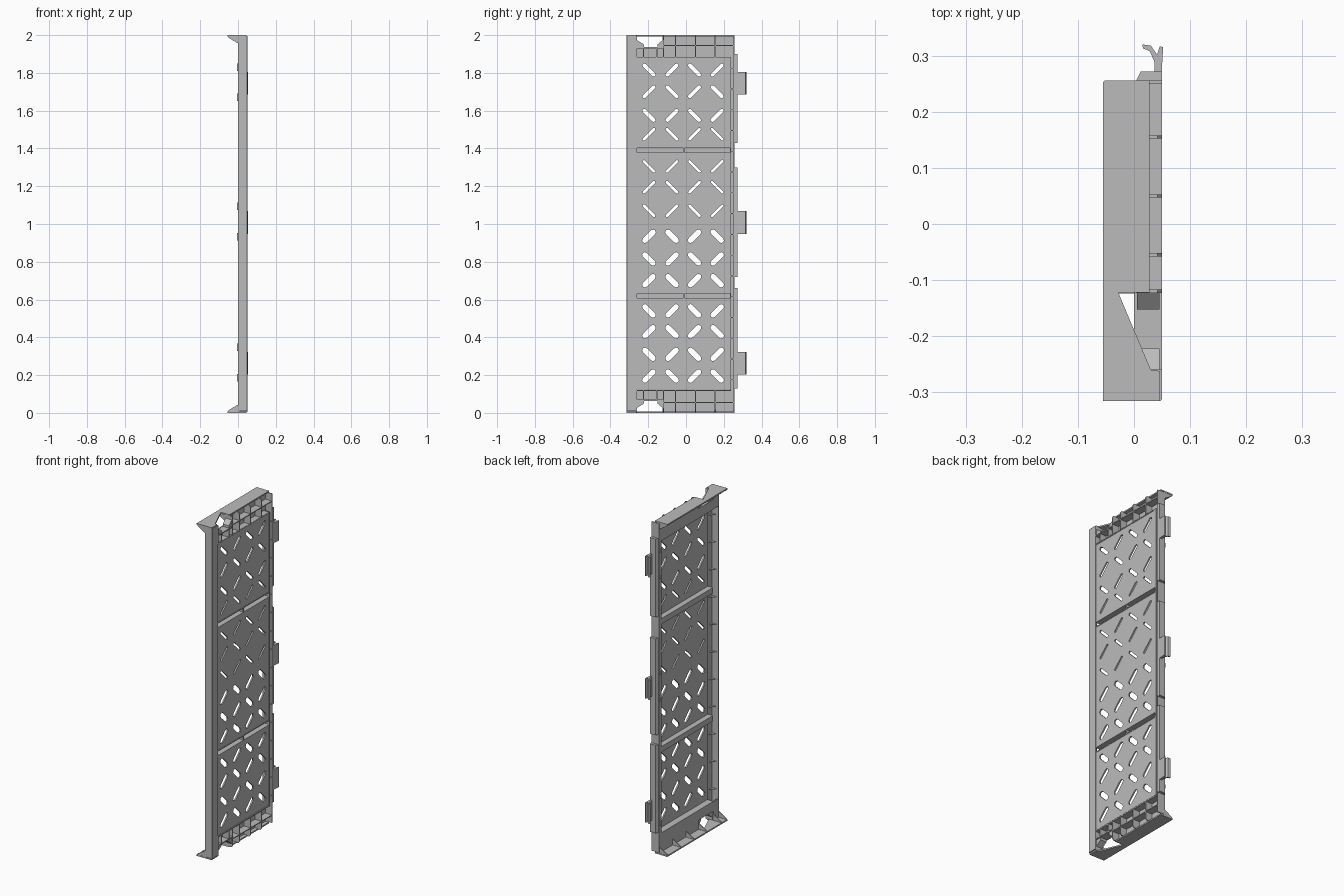
import bpy, bmesh, math
from mathutils import Vector, Matrix

mat = bpy.data.materials.new("light grey plastic")
mat.diffuse_color = (0.5, 0.5, 0.5, 1)


def finish(name, bm):
    bmesh.ops.recalc_face_normals(bm, faces=bm.faces)
    me = bpy.data.meshes.new(name)
    bm.to_mesh(me)
    bm.free()
    me.materials.append(mat)
    ob = bpy.data.objects.new(name, me)
    bpy.context.collection.objects.link(ob)
    return ob


def box(bm, x0, x1, y0, y1, z0, z1):
    m = (Matrix.Translation(((x0 + x1) / 2, (y0 + y1) / 2, (z0 + z1) / 2))
         @ Matrix.Diagonal((abs(x1 - x0), abs(y1 - y0), abs(z1 - z0), 1)))
    bmesh.ops.create_cube(bm, size=1, matrix=m)


def prism(bm, pts, axis, a, b):
    """Extrude a 2D outline along an axis; pts are the two other axes in order."""
    def vec(p, t):
        c = list(p)
        c.insert(axis, t)
        return bm.verts.new(c)
    lo, hi = [vec(p, a) for p in pts], [vec(p, b) for p in pts]
    bm.faces.new(lo)
    bm.faces.new(hi)
    for i in range(len(pts)):
        j = (i + 1) % len(pts)
        bm.faces.new((lo[i], lo[j], hi[j], hi[i]))


def slot(bm, y, z, length, width, angle):
    """Round-ended slot cutter running through x."""
    pts = []
    h, r = (length - width) / 2, width / 2
    for i in range(10):
        t = -math.pi / 2 + math.pi * (i % 5) / 4 + (math.pi if i > 4 else 0)
        u = (h if i < 5 else -h) + r * math.cos(t)
        v = r * math.sin(t)
        pts.append((y + u * math.cos(angle) - v * math.sin(angle),
                    z + u * math.sin(angle) + v * math.cos(angle)))
    prism(bm, pts, 0, 0.02, 0.06)


# slotted panel, three bays between the cross channels
bm = bmesh.new()
for z0, z1 in ((0.125, 0.606), (0.634, 1.376), (1.404, 1.885)):
    box(bm, 0.037, 0.045, -0.262, 0.236, z0, z1)
panel = finish("slotted_panel", bm)

cut = bmesh.new()
rows = (1.815, 1.70, 1.575, 1.475, 1.305, 1.195, 1.07,
        0.935, 0.815, 0.70, 0.54, 0.43, 0.31, 0.195)
for i, z in enumerate(rows):
    width = 0.02 if i < 3 else 0.014 if i < 7 else 0.029
    for j, y in enumerate((-0.196, -0.074, 0.045, 0.165)):
        slot(cut, y, z, 0.09, width, math.radians(-45 if (i + j) % 2 == 0 else 45))
cutter = finish("slot_cutter", cut)
cutter.hide_render = True
mod = panel.modifiers.new("slots", 'BOOLEAN')
mod.operation = 'DIFFERENCE'
mod.solver = 'EXACT'
mod.object = cutter
bpy.context.view_layer.update()
dg = bpy.context.evaluated_depsgraph_get()
panel_mesh = bpy.data.meshes.new_from_object(panel.evaluated_get(dg))
panel.modifiers.clear()
panel.data = panel_mesh
bpy.data.objects.remove(cutter)

# cross channels, open towards +x
bm = bmesh.new()
for z in (0.62, 1.39):
    box(bm, 0.004, 0.010, -0.262, 0.236, z - 0.016, z + 0.016)
    for s in (-1, 1):
        box(bm, 0.004, 0.047, -0.262, 0.236, z + s * 0.012, z + s * 0.017)
    box(bm, 0.006, 0.045, -0.015, -0.009, z - 0.014, z + 0.014)
finish("cross_channels", bm)

# front edge rail: face strip, outer wall and ribs
bm = bmesh.new()
prism(bm, [(0.0, -0.315), (0.047, -0.315), (0.05, -0.312), (0.05, -0.26),
           (0.042, -0.26), (0.042, -0.308), (0.0, -0.308)], 2, 0.01, 1.995)
for i in range(11):
    z = 0.175 + i * 0.165
    prism(bm, [(0.004, -0.309), (0.043, -0.309), (0.043, -0.268), (0.03, -0.295)],
          2, z - 0.002, z + 0.002)
finish("front_edge_rail", bm)

# rear edge channel with ribs and raised tabs
bm = bmesh.new()
box(bm, 0.0, 0.007, 0.232, 0.256, 0.01, 1.995)
box(bm, 0.0, 0.047, 0.232, 0.238, 0.125, 1.885)
box(bm, 0.0, 0.05, 0.250, 0.256, 0.01, 1.99)
for i in range(16):
    z = 0.175 + i * 0.11
    prism(bm, [(0.005, 0.236), (0.04, 0.236), (0.048, 0.252), (0.005, 0.252)],
          2, z - 0.002, z + 0.002)
for z0, z1 in ((0.13, 0.66), (0.72, 1.30), (1.43, 1.90)):
    prism(bm, [(0.003, 0.254), (0.05, 0.254), (0.05, 0.272),
               (0.045, 0.272), (0.012, 0.272)], 2, z0, z1)
finish("rear_edge_channel", bm)

# hooked lugs on the rear edge and small nubs on the back
bm = bmesh.new()
nubs = bmesh.new()
for z in (0.262, 1.008, 1.745):
    prism(bm, [(0.036, 0.265), (0.049, 0.265), (0.052, 0.315), (0.046, 0.317),
               (0.041, 0.302), (0.03, 0.318), (0.015, 0.32), (0.016, 0.313),
               (0.028, 0.308), (0.037, 0.288)], 2, z - 0.06, z + 0.06)
    for dz in (-0.075, 0.085):
        prism(nubs, [(0.24, z + dz - 0.02), (0.24, z + dz + 0.02),
                     (0.254, z + dz + 0.012), (0.254, z + dz - 0.012)],
              0, -0.006, 0.003)
finish("hook_lugs", bm)
finish("back_nubs", nubs)


# top and bottom ends: the same parts mirrored in z
def build_end(name, f):
    # ribbed box section, with a notch near the front edge
    bm = bmesh.new()
    box(bm, 0, 0.007, -0.12, 0.256, f(1.88), f(1.995))
    box(bm, 0, 0.007, -0.31, -0.12, f(1.88), f(1.937))
    box(bm, 0, 0.007, -0.31, -0.262, f(1.937), f(1.995))
    box(bm, 0, 0.047, -0.262, 0.238, f(1.878), f(1.884))
    box(bm, 0, 0.05, -0.12, 0.253, f(1.942), f(1.947))
    box(bm, 0, 0.05, -0.31, -0.12, f(1.930), f(1.936))
    for y in (0.155, 0.05, -0.055, -0.12):
        prism(bm, [(0.004, f(1.88)), (0.05, f(1.88)), (0.05, f(1.985)),
                   (0.042, f(1.996)), (0.004, f(1.996))], 1, y - 0.003, y + 0.003)
    for y in (-0.155, -0.225, -0.262):
        box(bm, 0.004, 0.05, y - 0.003, y + 0.003, f(1.88), f(1.934))
    box(bm, 0.004, 0.05, -0.265, -0.259, f(1.93), f(1.995))
    finish(name + "_ribbed_section", bm)

    # slanted guides at both sides of the notch
    bm = bmesh.new()
    for y0, y1 in ((-0.262, -0.222), (-0.122, -0.152)):
        prism(bm, [(y0, f(1.934)), (y1, f(1.934)), (y1, f(1.95)), (y0, f(1.975))],
              0, 0.005, 0.045)
    finish(name + "_notch_guides", bm)

    # flange overhanging the back, cut away at the notch
    bm = bmesh.new()
    prism(bm, [(-0.055, -0.315), (0.045, -0.315), (0.045, -0.262), (0.03, -0.26),
               (-0.028, -0.122), (0.028, -0.122), (0.028, 0.256), (-0.052, 0.256),
               (-0.055, 0.253)], 2, f(1.992), f(2.0))
    finish(name + "_flange", bm)

    # gussets below the flange
    bm = bmesh.new()
    for y in (-0.312, -0.262, -0.122, 0.0, 0.125, 0.252):
        prism(bm, [(0.002, f(1.955)), (0.002, f(1.994)), (-0.053, f(1.994)),
                   (-0.05, f(1.986))], 1, y - 0.002, y + 0.002)
    finish(name + "_gussets", bm)


build_end("top", lambda z: z)
build_end("bottom", lambda z: 2.0 - z)
